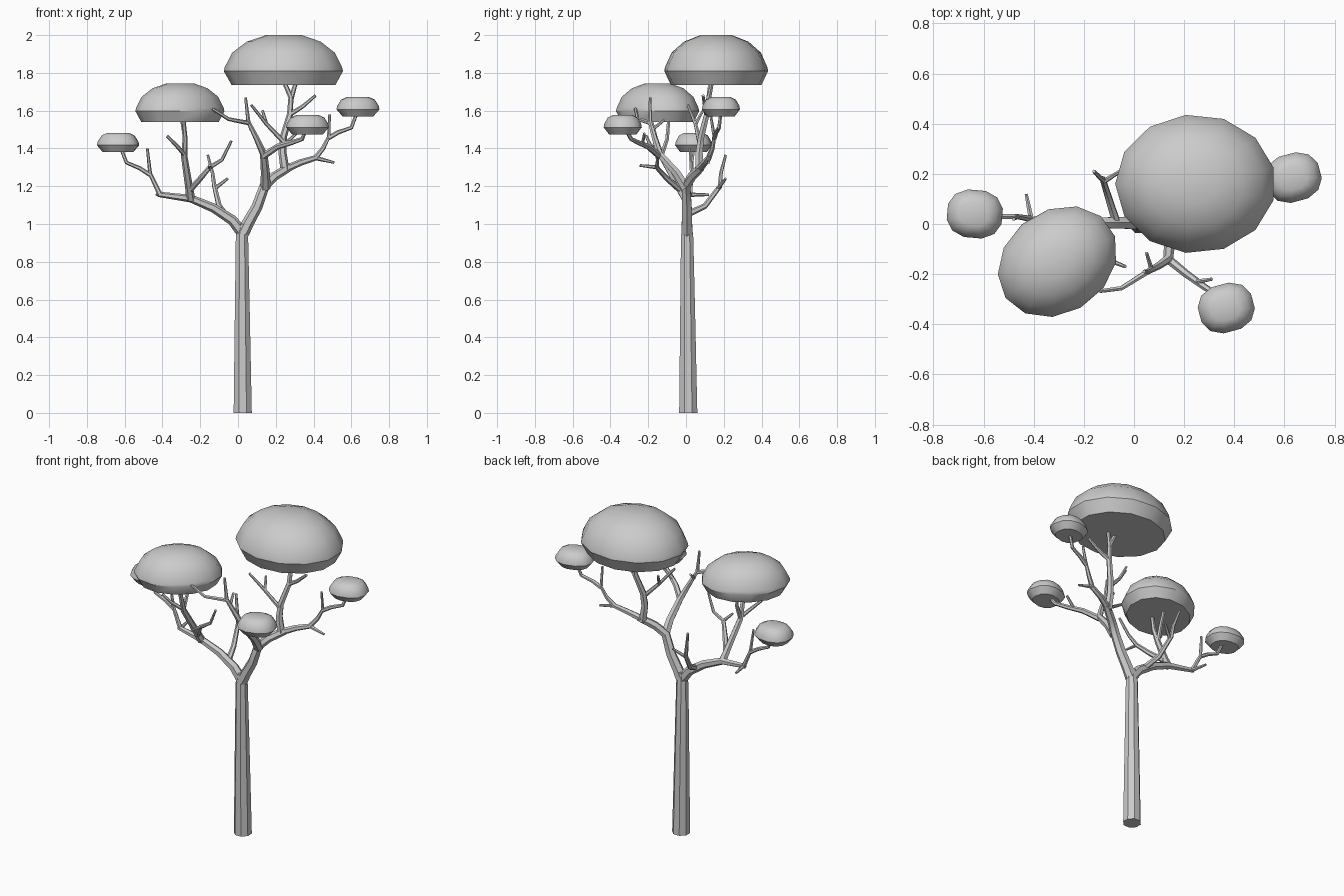
import bpy, bmesh, math
from mathutils import Vector


def finish(bm, name, angle):
    bmesh.ops.recalc_face_normals(bm, faces=bm.faces)
    me = bpy.data.meshes.new(name)
    bm.to_mesh(me)
    bm.free()
    ob = bpy.data.objects.new(name, me)
    bpy.context.collection.objects.link(ob)
    bpy.ops.object.select_all(action='DESELECT')
    ob.select_set(True)
    bpy.context.view_layer.objects.active = ob
    bpy.ops.object.shade_smooth_by_angle(angle=math.radians(angle))
    return ob


def bridge(bm, rings):
    n = len(rings[0])
    for a, b in zip(rings, rings[1:]):
        for i in range(n):
            j = (i + 1) % n
            bm.faces.new((a[i], a[j], b[j], b[i]))
    bm.faces.new(rings[0][::-1])
    bm.faces.new(rings[-1])


def limb(name, pts, r0, r1, sides=6):
    """Tapered tube through the points."""
    bm = bmesh.new()
    P = [Vector(p) for p in pts]
    rings = []
    ref = None
    for k, p in enumerate(P):
        d = (P[min(k + 1, len(P) - 1)] - P[max(k - 1, 0)]).normalized()
        if ref is None:
            ref = Vector((0, 1, 0)) if abs(d.y) < .9 else Vector((1, 0, 0))
        u = (ref - d * ref.dot(d)).normalized()
        ref = u
        v = d.cross(u)
        r = r0 + (r1 - r0) * k / (len(P) - 1)
        rings.append([bm.verts.new(p + r * (u * math.cos(t) + v * math.sin(t)))
                      for t in (math.tau * (i + .5) / sides for i in range(sides))])
    bridge(bm, rings)
    return finish(bm, name, 40)


def crown(name, c, rx, ry, h, profile, sides, rot=0, power=1.0):
    """Flat-bottomed foliage dome; c is the centre of the underside."""
    bm = bmesh.new()
    cr, sr = math.cos(math.radians(rot)), math.sin(math.radians(rot))
    rings = []
    for s, z in profile:
        ring = []
        for i in range(sides):
            t = math.tau * (i + .5) / sides
            x = rx * s * math.copysign(abs(math.cos(t)) ** power, math.cos(t))
            y = ry * s * math.copysign(abs(math.sin(t)) ** power, math.sin(t))
            ring.append(bm.verts.new((c[0] + x * cr - y * sr,
                                      c[1] + x * sr + y * cr, c[2] + z * h)))
        rings.append(ring)
    bridge(bm, rings)
    return finish(bm, name, 35)


# Trunk
limb("trunk", [(.025, .012, 0), (.023, .009, .48), (.021, .006, .93), (.025, .005, 1.0)],
     .052, .027, 8)

# Left limbs
limb("left_limb", [(.025, .005, .95), (-.03, .005, 1.02), (-.13, .005, 1.085),
                   (-.25, 0, 1.135), (-.33, .01, 1.145), (-.42, .02, 1.157)], .031, .014)
limb("left_outer_branch", [(-.41, .02, 1.15), (-.465, .03, 1.265), (-.48, .02, 1.40)], .014, .007)
limb("left_outer_crown_branch", [(-.465, .03, 1.26), (-.52, .03, 1.295), (-.59, .03, 1.325),
                                 (-.62, .04, 1.40)], .012, .009)
limb("left_outer_twig", [(-.41, .02, 1.155), (-.43, .12, 1.155)], .012, .007)
limb("left_back_branch", [(-.07, .005, 1.05), (-.10, .10, 1.095), (-.125, .18, 1.2),
                          (-.135, .185, 1.27), (-.16, .21, 1.365)], .018, .007)
limb("left_back_twig", [(-.12, .17, 1.19), (-.055, .21, 1.24)], .011, .007)
limb("left_crown_branch", [(-.25, 0, 1.13), (-.26, -.04, 1.2), (-.285, -.13, 1.36),
                           (-.28, -.16, 1.45), (-.29, -.19, 1.57)], .024, .010)
limb("left_crown_twig", [(-.285, -.13, 1.36), (-.28, -.10, 1.45), (-.30, -.09, 1.57)], .013, .009)
limb("left_side_twig", [(-.285, -.14, 1.37), (-.33, -.19, 1.42), (-.375, -.21, 1.465)], .012, .008)
limb("left_inner_branch", [(-.255, -.03, 1.18), (-.20, -.10, 1.24), (-.15, -.155, 1.30),
                           (-.085, -.15, 1.34), (-.035, -.17, 1.44)], .017, .007)
limb("left_inner_twig", [(-.15, -.15, 1.30), (-.15, -.245, 1.31)], .011, .007)

# Right limbs
limb("right_limb", [(.025, .005, .95), (.055, .005, 1.01), (.10, .005, 1.09),
                    (.14, 0, 1.2), (.19, .03, 1.25), (.27, .08, 1.30)], .034, .022)
limb("right_front_branch", [(.145, 0, 1.19), (.145, -.05, 1.27), (.136, -.14, 1.37),
                            (.10, -.165, 1.45), (.055, -.19, 1.54), (.04, -.19, 1.67)], .028, .007)
limb("right_front_twig", [(.055, -.19, 1.535), (-.05, -.256, 1.555), (-.136, -.268, 1.61)], .012, .008)
limb("right_short_twig", [(.07, -.18, 1.50), (.05, -.115, 1.55)], .010, .007)
limb("front_crown_branch", [(.136, -.14, 1.36), (.21, -.20, 1.41), (.28, -.25, 1.43),
                            (.34, -.29, 1.45), (.36, -.32, 1.50)], .018, .009)
limb("front_crown_twig", [(.25, -.23, 1.425), (.31, -.22, 1.48)], .010, .007)
limb("right_crown_branch", [(.25, .07, 1.28), (.235, .07, 1.38), (.24, .08, 1.46),
                            (.275, .11, 1.58), (.28, .12, 1.67), (.24, .13, 1.76)], .024, .011)
limb("right_crown_fork", [(.28, .12, 1.66), (.31, .14, 1.76)], .014, .010)
limb("right_crown_twig", [(.275, .11, 1.58), (.34, .10, 1.62), (.41, .09, 1.68)], .013, .008)
limb("right_inner_twig", [(.237, .07, 1.44), (.15, .05, 1.53), (.07, .01, 1.63)], .013, .007)
limb("right_inner_spur", [(.15, .05, 1.53), (.13, .09, 1.60)], .010, .007)
limb("right_outer_branch", [(.25, .07, 1.29), (.33, .10, 1.325), (.41, .12, 1.35),
                            (.45, .14, 1.40), (.48, .15, 1.46), (.485, .13, 1.58)], .02, .007)
limb("right_outer_twig", [(.41, .12, 1.35), (.51, .12, 1.325)], .012, .007)
limb("right_outer_crown_branch", [(.478, .15, 1.455), (.53, .16, 1.485), (.60, .175, 1.51),
                                  (.63, .185, 1.59)], .013, .009)

# Foliage crowns
BIG = [(.87, 0), (1, .28), (.985, .36), (.86, .65), (.62, .87), (.30, 1)]
SMALL = [(.72, 0), (1, .36), (.96, .55), (.78, .86), (.50, 1)]
crown("large_crown_right", (.245, .16, 1.735), .32, .277, .265, BIG, 13)
crown("large_crown_left", (-.305, -.15, 1.54), .253, .205, .205, BIG, 13, 35)
for name, x, y, z in (("small_crown_left", -.635, .04, 1.38),
                      ("small_crown_right", .635, .185, 1.57),
                      ("small_crown_front", .368, -.335, 1.475)):
    crown(name, (x, y, z), .113, .098, .103, SMALL, 12, -5 if x < 0 else 15, .85)
